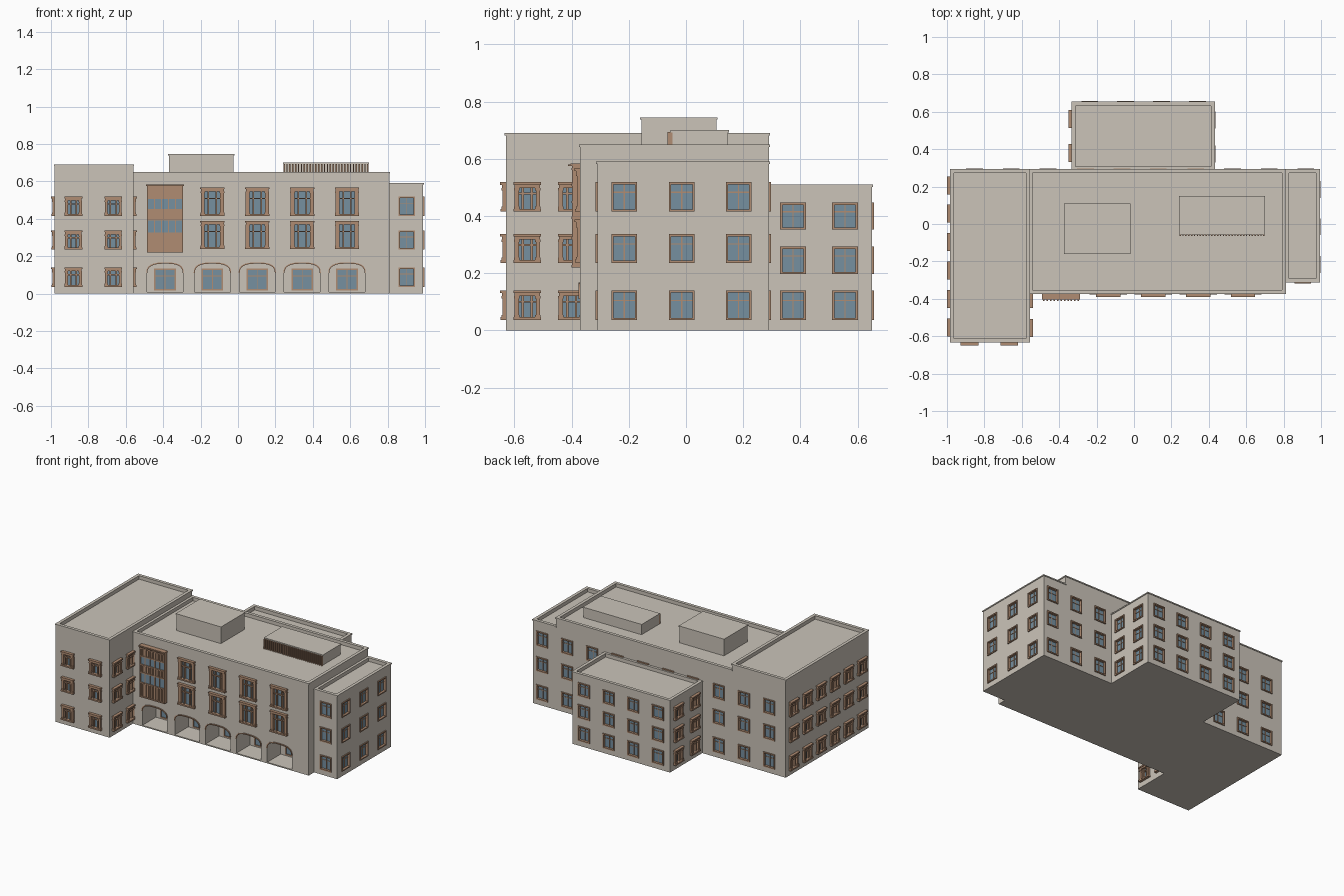
import bpy, bmesh, math
from mathutils import Matrix, Vector

old = bpy.data.objects.get("Cube")
if old:
    bpy.data.objects.remove(old, do_unlink=True)


def material(name, rgb):
    lin = [((c / 255 + 0.055) / 1.055) ** 2.4 for c in rgb] + [1]
    m = bpy.data.materials.new(name)
    m.use_nodes = True
    m.diffuse_color = lin
    m.node_tree.nodes["Principled BSDF"].inputs["Base Color"].default_value = lin
    return m


STONE = material("warm_stone", (203, 196, 185))
BROWN = material("copper_brown", (176, 140, 114))
GLASS = material("blue_glass", (118, 144, 160))

parts = {}     # name -> (bmesh, material)
cutters = {}   # block name -> bmesh


def part(name, mat):
    return parts.setdefault(name, (bmesh.new(), mat))[0]


def box(bm, lo, hi):
    lo, hi = Vector(lo), Vector(hi)
    size = [abs(v) for v in hi - lo]
    bmesh.ops.create_cube(bm, size=1, matrix=Matrix.Translation((lo + hi) / 2) @ Matrix.Diagonal((*size, 1)))


class Wall:
    """One outer wall: places boxes by position along it, depth and height."""

    def __init__(self, block, side, plane):
        self.block, self.side, self.plane = block, side, plane
        self.out = -1 if side in ("front", "left") else 1

    def point(self, u, d, z):
        p = self.plane + self.out * d
        return (u, p, z) if self.side in ("front", "back") else (p, u, z)

    def box(self, bm, u0, u1, d0, d1, z0, z1):
        box(bm, self.point(u0, d0, z0), self.point(u1, d1, z1))

    def recess(self, u0, u1, z0, z1, depth):
        bm = cutters.setdefault(self.block, bmesh.new())
        self.box(bm, u0, u1, -depth, 0.03, z0, z1)

    def plain_window(self, u, z0, z1, w=0.09, cut=True):
        fr = part(self.block + "_plain_frames", BROWN)
        gl = part(self.block + "_plain_glass", GLASS)
        a, b, t = u - w / 2, u + w / 2, 0.008
        back = -0.012 if cut else 0
        if cut:
            self.recess(a + 0.003, b - 0.003, z0 + 0.003, z1 - 0.003, 0.015)
        self.box(gl, a + 0.002, b - 0.002, back - 0.002, back + 0.002, z0 + 0.002, z1 - 0.002)
        for p, q in ((a, a + t), (b - t, b)):
            self.box(fr, p, q, back, 0.007, z0, z1)
        for p, q in ((z0, z0 + t), (z1 - t, z1)):
            self.box(fr, a + t, b - t, back, 0.007, p, q)
        zt = z0 + 0.66 * (z1 - z0)
        self.box(fr, u - 0.002, u + 0.002, back, back + 0.006, z0 + t, z1 - t)
        self.box(fr, a + t, b - t, back, back + 0.005, zt - 0.002, zt + 0.002)

    def ornate_window(self, u, z0, z1, w=0.096):
        fr = part(self.block + "_ornate_frames", BROWN)
        gl = part(self.block + "_ornate_glass", GLASS)
        a, b, p = u - w / 2, u + w / 2, 0.16 * w
        self.recess(a + 0.01, b - 0.01, z0 + 0.008, z1 - 0.008, 0.012)
        self.box(gl, a + 0.01, b - 0.01, -0.012, -0.008, z0 + 0.008, z1 - 0.008)
        # sill, cornice and the moulding under it
        self.box(fr, a, b, 0, 0.018, z0, z0 + 0.01)
        self.box(fr, a, b, 0, 0.02, z1 - 0.009, z1)
        self.box(fr, a + 0.004, b - 0.004, -0.008, 0.014, z1 - 0.02, z1 - 0.009)
        # pilasters with bases and capitals
        for c in (a + 0.003 + p / 2, b - 0.003 - p / 2):
            self.box(fr, c - p / 2, c + p / 2, -0.008, 0.012, z0 + 0.01, z1 - 0.02)
            for z in (z0 + 0.01, z1 - 0.028):
                self.box(fr, c - p / 2 - 0.002, c + p / 2 + 0.002, 0, 0.015, z, z + 0.008)
        # mullions and transom
        for c in (u - 0.16 * w, u + 0.16 * w):
            self.box(fr, c - 0.004, c + 0.004, -0.008, 0.006, z0 + 0.01, z1 - 0.02)
        zt = z0 + 0.62 * (z1 - z0)
        self.box(fr, a + p, b - p, -0.008, 0.004, zt - 0.003, zt + 0.003)


def block(name, x0, x1, y0, y1, h, z0=0.0, parapet=True):
    """Box with a thin coping and a sunken roof, lofted from rectangular rings."""
    bm = part(name, STONE)
    rings = [(0.004, z0), (0.004, h - 0.008), (0, h - 0.008), (0, h)]
    if parapet:
        rings += [(0.022, h), (0.022, h - 0.025)]
    loops = [[bm.verts.new(v) for v in ((x0 + o, y0 + o, z), (x1 - o, y0 + o, z),
                                        (x1 - o, y1 - o, z), (x0 + o, y1 - o, z))] for o, z in rings]
    for lo, hi in zip(loops, loops[1:]):
        for i in range(4):
            j = (i + 1) % 4
            bm.faces.new((lo[i], lo[j], hi[j], hi[i]))
    bm.faces.new(loops[0][::-1])
    bm.faces.new(loops[-1])


# Building masses; the walls sit just inside the copings
block("left_wing", -0.984, -0.556, -0.634, 0.294, 0.69)
block("main_block", -0.564, 0.814, -0.374, 0.294, 0.65)
block("right_wing", 0.806, 0.994, -0.314, 0.294, 0.59)
block("rear_wing", -0.334, 0.434, 0.286, 0.654, 0.51)
block("roof_house", -0.374, -0.02, -0.16, 0.11, 0.745, 0.62, False)
block("roof_vent", 0.24, 0.70, -0.055, 0.15, 0.70, 0.62, False)

FLOORS = ((0.036, 0.14), (0.236, 0.337), (0.415, 0.518))
REAR_FLOORS = ((0.036, 0.14), (0.197, 0.293), (0.352, 0.447))

# Window rows: wall, positions, floors, style
rows = [
    (Wall("left_wing", "front", -0.63), (-0.88, -0.667), FLOORS, "ornate"),
    (Wall("left_wing", "left", -0.98), [-0.553 + 0.152 * i for i in range(6)], FLOORS, "ornate"),
    (Wall("left_wing", "right", -0.56), (-0.555, -0.40), FLOORS, "ornate"),
    (Wall("left_wing", "back", 0.29), (-0.853, -0.656), FLOORS, "plain"),
    (Wall("main_block", "back", 0.29), (-0.46, 0.526, 0.723), FLOORS, "plain"),
    (Wall("main_block", "back", 0.29), (-0.26, -0.065, 0.13, 0.33), FLOORS[2:], "plain"),
    (Wall("right_wing", "front", -0.31), (0.902,), FLOORS, "plain"),
    (Wall("right_wing", "right", 0.99), (-0.216, -0.015, 0.184), FLOORS, "plain"),
    (Wall("right_wing", "back", 0.29), (0.918,), FLOORS, "plain"),
    (Wall("rear_wing", "right", 0.43), (0.374, 0.556), REAR_FLOORS, "plain"),
    (Wall("rear_wing", "left", -0.33), (0.38, 0.562), REAR_FLOORS, "ornate"),
    (Wall("rear_wing", "back", 0.65), [-0.237 + 0.192 * i for i in range(4)], REAR_FLOORS, "plain"),
]
for wall, spots, floors, style in rows:
    for u in spots:
        for z0, z1 in floors:
            (wall.ornate_window if style == "ornate" else wall.plain_window)(u, z0, z1)

# Front of the main block: tall ornate windows above an arcade
front = Wall("main_block", "front", -0.37)
arcade = Wall("main_block", "front", -0.22)
BAYS = [-0.39, -0.137, 0.103, 0.343, 0.583]
for u in BAYS[1:]:
    front.ornate_window(u, 0.238, 0.388, 0.13)
    front.ornate_window(u, 0.415, 0.567, 0.13)


def arch_curve(u, a, b, spring=0.11, n=16):
    pts = []
    for i in range(n + 1):
        c, s = math.cos(math.pi * i / n), math.sin(math.pi * i / n)
        pts.append((u + a * math.copysign(abs(c) ** 0.75, c), spring + b * abs(s) ** 0.75))
    return pts


for u in BAYS:
    # deep arched opening
    bm = cutters["main_block"]
    outline = [(u + 0.096, 0.008)] + arch_curve(u, 0.096, 0.052) + [(u - 0.096, 0.008)]
    f = bm.faces.new([bm.verts.new((x, -0.42, z)) for x, z in outline])
    ext = bmesh.ops.extrude_face_region(bm, geom=[f])["geom"]
    bmesh.ops.translate(bm, vec=(0, 0.2, 0), verts=[v for v in ext if isinstance(v, bmesh.types.BMVert)])
    arcade.plain_window(u, 0.016, 0.134, 0.116, cut=False)
    # thin moulding around the head
    bm = part("arch_mouldings", BROWN)
    inner, outer = arch_curve(u, 0.094, 0.05), arch_curve(u, 0.1, 0.057)
    sect = [[bm.verts.new((x, y, z)) for (x, z), y in ((p, -0.365), (p, -0.376), (q, -0.376), (q, -0.365))]
            for p, q in zip(inner, outer)]
    for s, t in zip(sect, sect[1:]):
        for i in range(4):
            bm.faces.new((s[i], s[(i + 1) % 4], t[(i + 1) % 4], t[i]))
    bm.faces.new(sect[0])
    bm.faces.new(sect[-1])

# Projecting bay: body, glazing bands, rails, posts, slats, cornice
X0, X1 = -0.487, -0.293
front.box(part("bay_body", BROWN), X0, X1, 0, 0.022, 0.22, 0.575)
for z0, z1 in ((0.325, 0.39), (0.452, 0.505)):
    front.box(part("bay_glass", GLASS), X0 + 0.004, X1 - 0.004, 0.02, 0.024, z0, z1)
trim = part("bay_trim", BROWN)
for z in (0.22, 0.318, 0.39, 0.445, 0.505, 0.56):
    front.box(trim, X0, X1, 0.02, 0.03, z, z + 0.008)
for i in range(6):
    x = X0 + (X1 - X0 - 0.006) * i / 5
    front.box(trim, x, x + 0.006, 0.02, 0.029, 0.22, 0.575)
for i in range(20):
    x = X0 + 0.008 + (X1 - X0 - 0.02) * i / 19
    for z0, z1 in ((0.228, 0.318), (0.398, 0.445), (0.513, 0.56)):
        front.box(trim, x, x + 0.004, 0.02, 0.026, z0, z1)
front.box(trim, X0 - 0.004, X1 + 0.004, 0, 0.034, 0.575, 0.584)
for i in range(11):
    x = X0 + (X1 - X0 - 0.008) * i / 10
    front.box(trim, x, x + 0.008, 0.03, 0.042, 0.574, 0.58)

# Louvres on the roof vent
for i in range(30):
    x = 0.243 + 0.448 * i / 29
    box(part("vent_louvres", BROWN), (x, -0.064, 0.625), (x + 0.007, -0.048, 0.693))


def to_object(name, bm, mat=None):
    bmesh.ops.recalc_face_normals(bm, faces=bm.faces)
    me = bpy.data.meshes.new(name)
    bm.to_mesh(me)
    bm.free()
    if mat:
        me.materials.append(mat)
    ob = bpy.data.objects.new(name, me)
    bpy.context.scene.collection.objects.link(ob)
    return ob


# Create the objects and cut the openings into the masses
for name, (bm, mat) in parts.items():
    ob = to_object(name, bm, mat)
    if name in cutters:
        cutter = to_object(name + "_cutter", cutters[name])
        cutter.hide_render = True
        mod = ob.modifiers.new("openings", "BOOLEAN")
        mod.operation, mod.solver, mod.object = "DIFFERENCE", "EXACT", cutter
        bpy.context.view_layer.update()
        cut = bpy.data.meshes.new_from_object(ob.evaluated_get(bpy.context.evaluated_depsgraph_get()))
        ob.modifiers.clear()
        ob.data = cut
        bpy.data.objects.remove(cutter, do_unlink=True)
